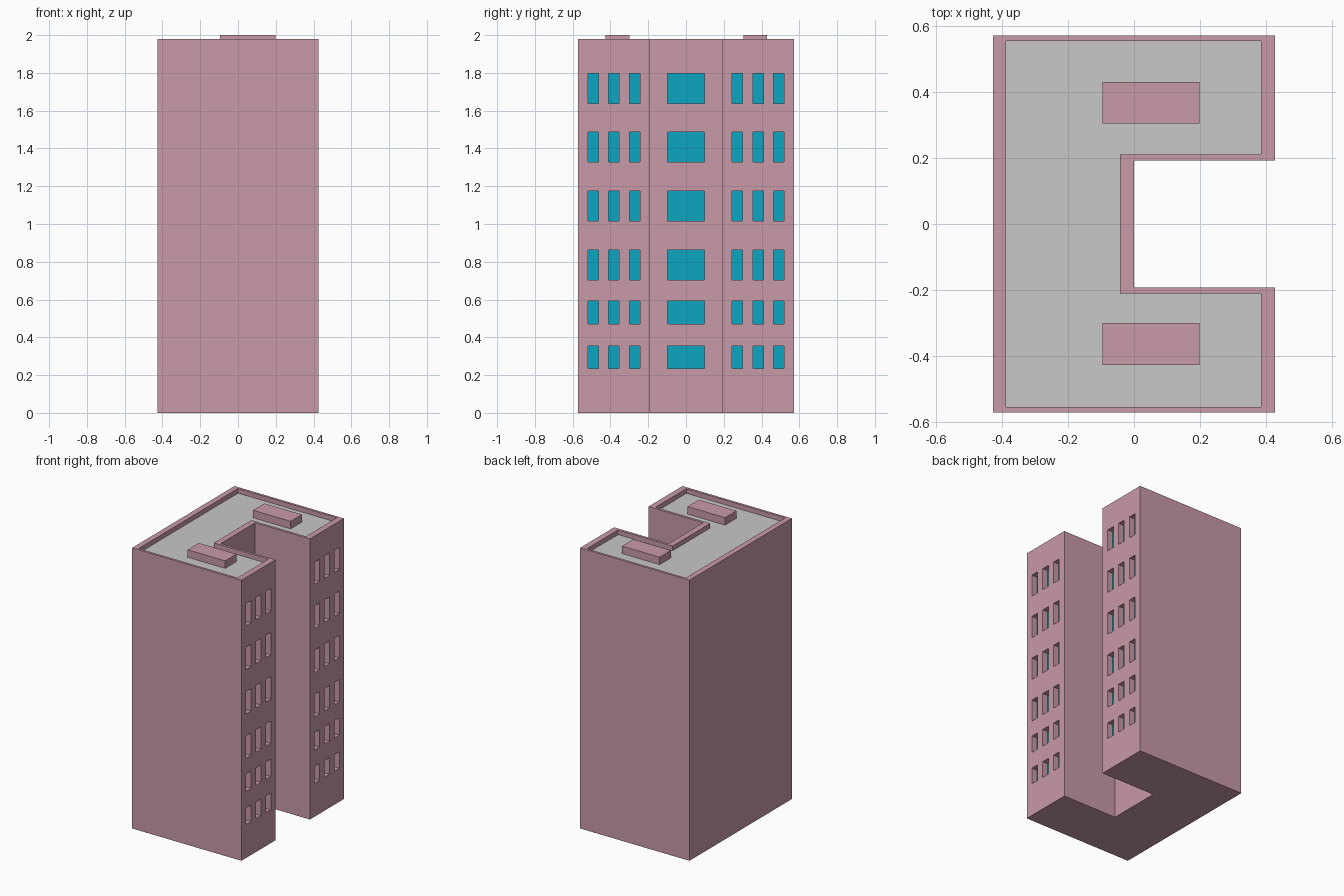
import bpy, bmesh

if "Cube" in bpy.data.objects:
    bpy.data.objects.remove(bpy.data.objects["Cube"])

H, ROOF = 1.98, 1.947          # parapet top, roof deck
DEPTH = 0.042                  # window recess


def material(name, rgb):
    m = bpy.data.materials.new(name)
    m.diffuse_color = (*rgb, 1)
    m.use_nodes = True
    m.node_tree.nodes["Principled BSDF"].inputs["Base Color"].default_value = m.diffuse_color
    return m


pink = material("pink wall", (0.578, 0.325, 0.390))
grey = material("grey roof", (0.578, 0.578, 0.578))
teal = material("teal glass", (0.004, 0.381, 0.533))


def finish(name, bm, mats):
    bmesh.ops.recalc_face_normals(bm, faces=bm.faces)
    me = bpy.data.meshes.new(name)
    bm.to_mesh(me)
    bm.free()
    ob = bpy.data.objects.new(name, me)
    bpy.context.collection.objects.link(ob)
    for m in mats:
        me.materials.append(m)
    return ob


def prism(bm, pts, z0, z1):
    f = bm.faces.new([bm.verts.new((x, y, z0)) for x, y in pts])
    top = bmesh.ops.extrude_face_region(bm, geom=[f])["geom"]
    bmesh.ops.translate(bm, vec=(0, 0, z1 - z0),
                        verts=[v for v in top if isinstance(v, bmesh.types.BMVert)])


def box(bm, x0, x1, y0, y1, z0, z1):
    prism(bm, [(x0, y0), (x1, y0), (x1, y1), (x0, y1)], z0, z1)


def u_shape(x0, x1, y, notch_x, notch_y):
    half = [(x0, -y), (x1, -y), (x1, -notch_y), (notch_x, -notch_y)]
    return half + [(px, -py) for px, py in reversed(half)]


# U-shaped tower
bm = bmesh.new()
prism(bm, u_shape(-0.427, 0.427, 0.571, 0.0, 0.192), 0, H)
tower = finish("tower", bm, [pink, grey, teal])

# Cutters: sunken roof and window recesses
bm = bmesh.new()
prism(bm, u_shape(-0.387, 0.384, 0.554, -0.042, 0.210), ROOF, H + 0.1)
roof_cutter = finish("roof_cutter", bm, [pink])

rows = [(0.236, 0.353), (0.470, 0.593), (0.704, 0.862),
        (1.016, 1.175), (1.329, 1.487), (1.639, 1.796)]
bm = bmesh.new()
for z0, z1 in rows:
    box(bm, -DEPTH, 0.05, -0.098, 0.098, z0, z1)
    for side in (-1, 1):
        for c in (0.272, 0.382, 0.492):
            y = side * c
            box(bm, 0.427 - DEPTH, 0.5, y - 0.028, y + 0.028, z0, z1)
window_cutter = finish("window_cutter", bm, [pink])

bpy.context.view_layer.objects.active = tower
for cutter in (roof_cutter, window_cutter):
    mod = tower.modifiers.new("cut", 'BOOLEAN')
    mod.operation, mod.solver, mod.object = 'DIFFERENCE', 'EXACT', cutter
    bpy.ops.object.modifier_apply(modifier=mod.name)
    bpy.data.objects.remove(cutter)

# Colour the roof deck and the backs of the window recesses
for p in tower.data.polygons:
    c, n = p.center, p.normal
    p.material_index = 0
    if n.z > 0.9 and abs(c.z - ROOF) < 0.005:
        p.material_index = 1
    elif n.x > 0.9 and c.z < 1.9 and min(abs(c.x + DEPTH), abs(c.x - 0.427 + DEPTH)) < 0.005:
        p.material_index = 2

# Roof housings
for name, y in (("roof_housing_front", -0.363), ("roof_housing_back", 0.367)):
    bm = bmesh.new()
    box(bm, -0.095, 0.198, y - 0.063, y + 0.063, ROOF - 0.005, 2.0)
    finish(name, bm, [pink])
